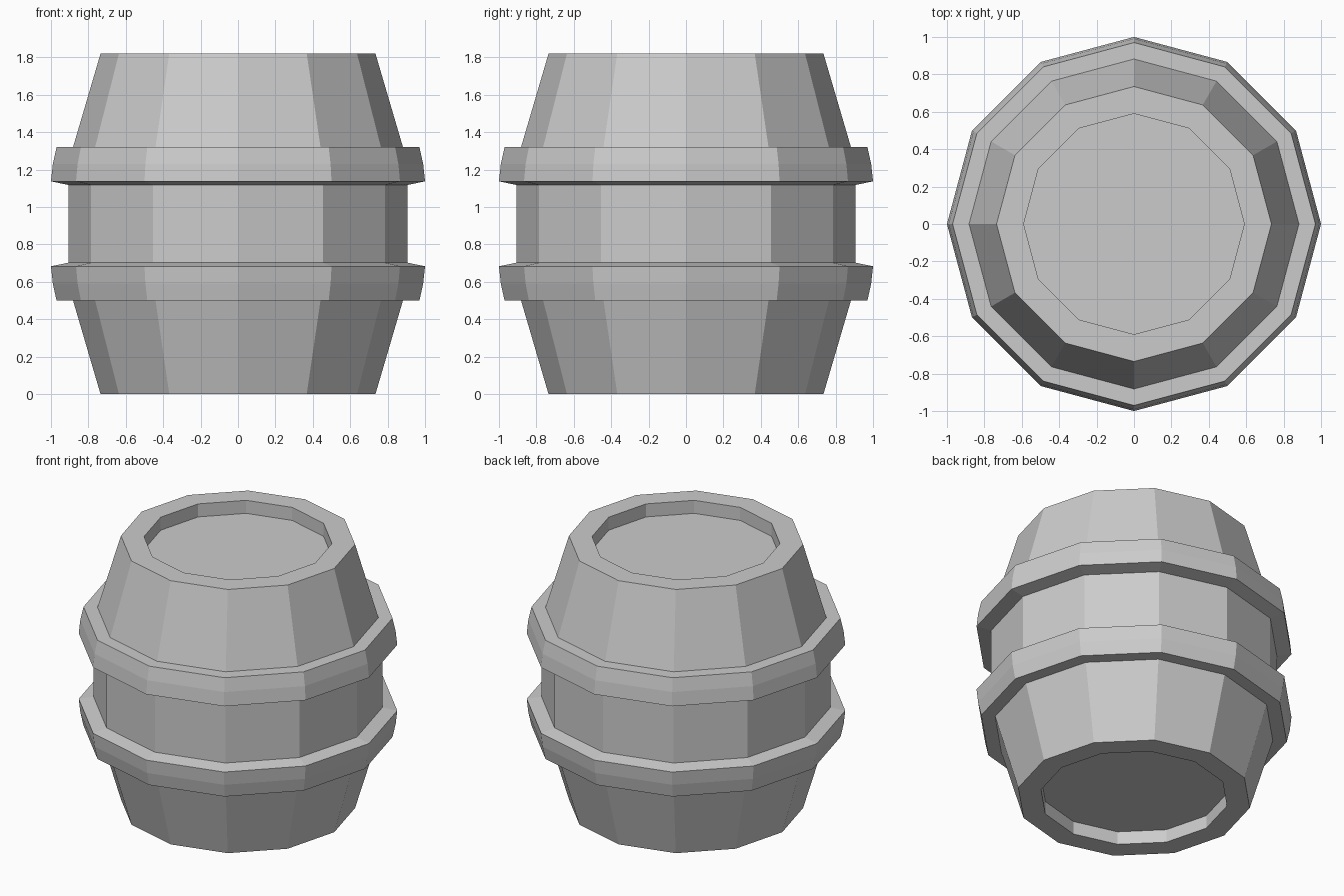
import bpy
import bmesh
from math import cos, sin, tau

SIDES = 12
HEIGHT = 1.82

default_cube = bpy.data.objects.get("Cube")
if default_cube:
    bpy.data.objects.remove(default_cube, do_unlink=True)

grey = bpy.data.materials.new("plain_grey")
grey.use_nodes = True
colour = (0.6, 0.6, 0.6, 1)
grey.diffuse_color = colour
grey.node_tree.nodes["Principled BSDF"].inputs["Base Color"].default_value = colour


def flip(profile):
    """Mirror a profile about mid height, still running from bottom to top."""
    return [(r, HEIGHT - z) for r, z in reversed(profile)]


def lathe(name, profile, cap_start=False, cap_end=False):
    """Spin a (radius, height) profile into a faceted shell facing outwards."""
    bm = bmesh.new()
    rings = [[bm.verts.new((r * cos(tau * i / SIDES), r * sin(tau * i / SIDES), z))
              for i in range(SIDES)] for r, z in profile]
    for low, high in zip(rings, rings[1:]):
        for i in range(SIDES):
            j = (i + 1) % SIDES
            bm.faces.new((low[i], low[j], high[j], high[i]))
    if cap_start:
        bm.faces.new(reversed(rings[0]))
    if cap_end:
        bm.faces.new(rings[-1])
    mesh = bpy.data.meshes.new(name)
    bm.to_mesh(mesh)
    bm.free()
    mesh.materials.append(grey)
    obj = bpy.data.objects.new(name, mesh)
    bpy.context.collection.objects.link(obj)


# Tapered ends with a recessed lid
end = [(0.59, 0.09), (0.59, 0), (0.735, 0), (0.882, 0.5)]
lathe("lower_staves", end, cap_start=True)
lathe("upper_staves", flip(end), cap_end=True)

# Raised hoops, thickest towards the middle of the barrel
hoop = [(0.882, 0.5), (0.97, 0.5), (0.99, 0.59), (1.0, 0.683), (0.907, 0.702)]
lathe("lower_hoop", hoop)
lathe("upper_hoop", flip(hoop))

# Straight waist between the hoops
waist = hoop[-1]
lathe("middle_staves", [waist] + flip([waist]))
